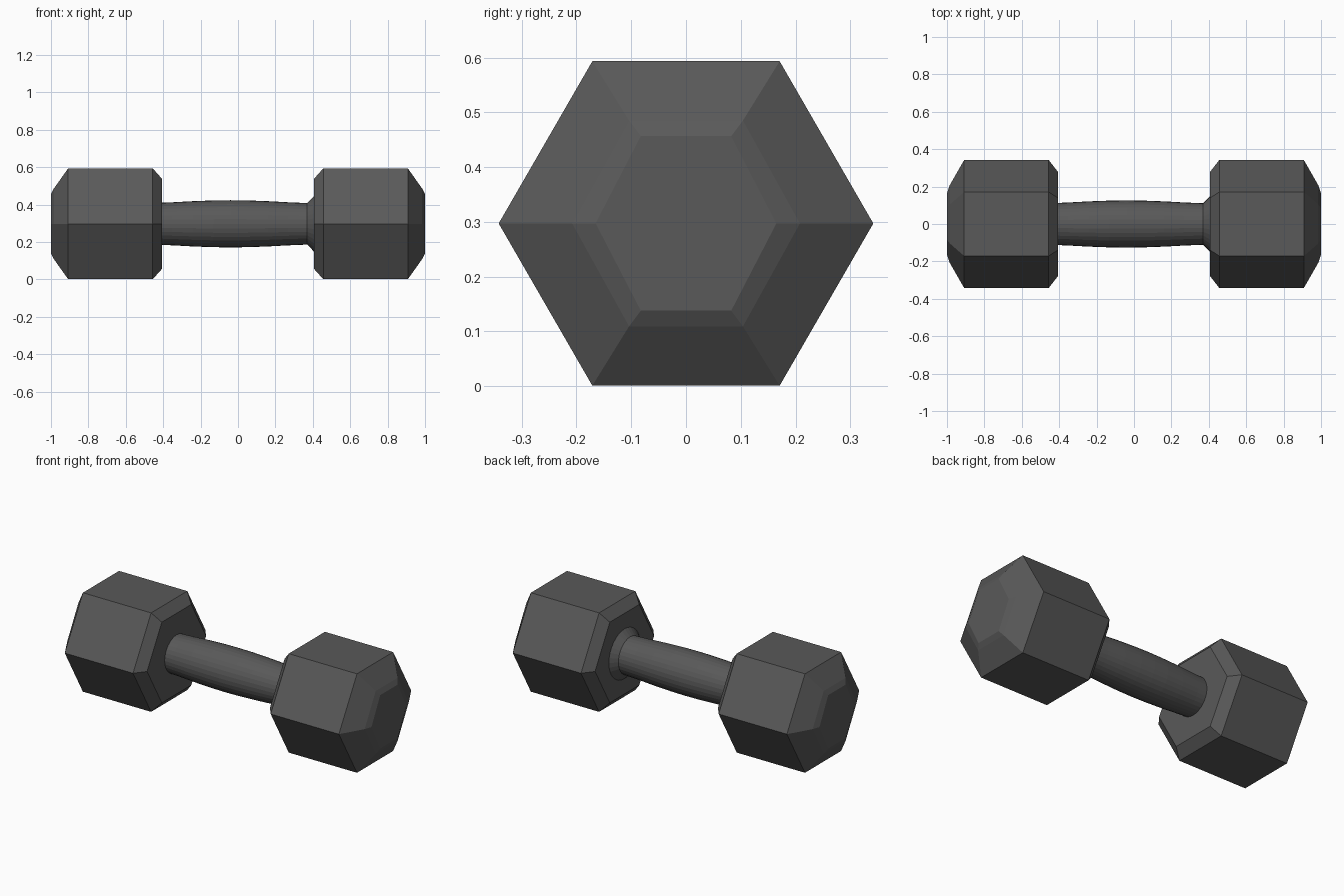
import bpy, bmesh, math

if "Cube" in bpy.data.objects:
    bpy.data.objects.remove(bpy.data.objects["Cube"])

CZ = 0.297  # height of the bar axis

mat = bpy.data.materials.new("dark_iron")
mat.diffuse_color = (0.1, 0.1, 0.1, 1)
mat.use_nodes = True
mat.node_tree.nodes["Principled BSDF"].inputs["Base Color"].default_value = mat.diffuse_color


def loft(name, rings, sides):
    """Skin closed rings along x; each ring is (x, y radius, z radius)."""
    bm = bmesh.new()
    loops = []
    for x, ry, rz in rings:
        loops.append([bm.verts.new((x, ry * math.cos(2 * math.pi * i / sides),
                                    CZ + rz * math.sin(2 * math.pi * i / sides)))
                      for i in range(sides)])
    for a, b in zip(loops, loops[1:]):
        for i in range(sides):
            j = (i + 1) % sides
            bm.faces.new((a[i], a[j], b[j], b[i]))
    bm.faces.new(loops[0])
    bm.faces.new(loops[-1])
    bmesh.ops.recalc_face_normals(bm, faces=bm.faces)
    me = bpy.data.meshes.new(name)
    bm.to_mesh(me)
    bm.free()
    me.materials.append(mat)
    ob = bpy.data.objects.new(name, me)
    bpy.context.collection.objects.link(ob)
    return ob


# Hexagonal weights: inner chamfer, straight body, long outer taper, end cap
hexagon = [(0.407, 0.279, 0.279), (0.456, 0.342, 0.342), (0.908, 0.342, 0.342),
           (0.985, 0.208, 0.217), (1.0, 0.165, 0.184)]
for name, s in (("left_weight", -1), ("right_weight", 1)):
    loft(name, [(s * x, ry, rz) for x, ry, rz in hexagon], 6)

# Bulged grip with flared collars, sitting slightly toward the left weight
half = [(0.0, 0.126), (0.09, 0.125), (0.2, 0.121), (0.31, 0.115),
        (0.41, 0.111), (0.447, 0.149), (0.5, 0.149)]
profile = [(-x, r) for x, r in reversed(half[1:])] + half
loft("handle", [(x - 0.04, r, r) for x, r in profile], 32)
